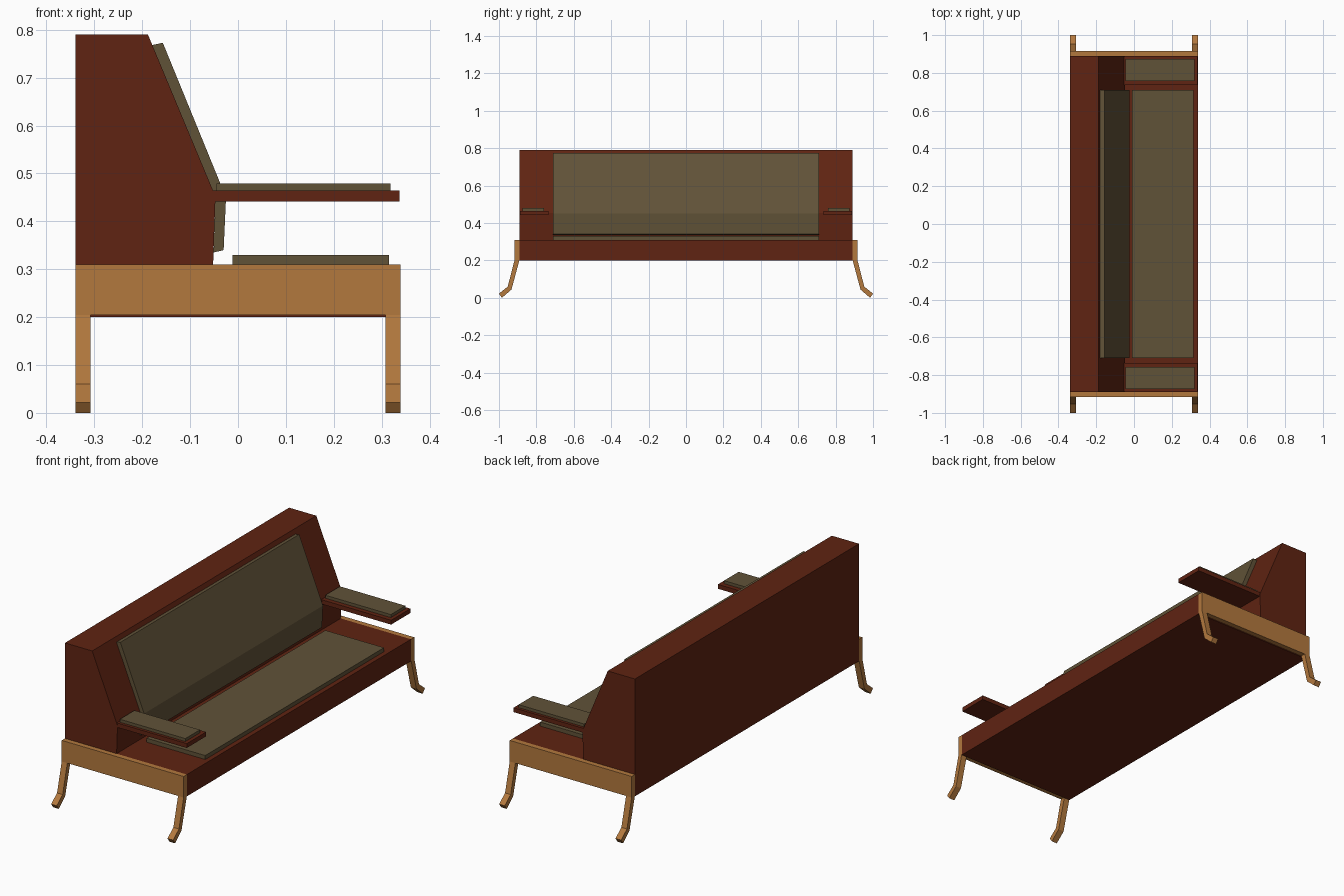
import bpy, bmesh
from mathutils import Vector

if "Cube" in bpy.data.objects:
    bpy.data.objects.remove(bpy.data.objects["Cube"])


def material(name, rgb):
    m = bpy.data.materials.new(name)
    m.diffuse_color = (*rgb, 1)
    m.use_nodes = True
    m.node_tree.nodes["Principled BSDF"].inputs["Base Color"].default_value = m.diffuse_color
    return m


RED = material("red brown", (0.115, 0.017, 0.006))
WOOD = material("light wood", (0.45, 0.19, 0.048))
CLOTH = material("olive cloth", (0.118, 0.085, 0.039))


def extrude(name, points, offset, mat):
    """Extrude a flat outline of 3D points along an offset vector."""
    bm = bmesh.new()
    face = bm.faces.new([bm.verts.new(p) for p in points])
    geo = bmesh.ops.extrude_face_region(bm, geom=[face])["geom"]
    moved = [v for v in geo if isinstance(v, bmesh.types.BMVert)]
    bmesh.ops.translate(bm, verts=moved, vec=Vector(offset))
    bmesh.ops.recalc_face_normals(bm, faces=bm.faces)
    me = bpy.data.meshes.new(name)
    bm.to_mesh(me)
    bm.free()
    me.materials.append(mat)
    ob = bpy.data.objects.new(name, me)
    bpy.context.collection.objects.link(ob)
    return ob


def along_y(name, profile, y0, y1, mat):
    return extrude(name, [(x, y0, z) for x, z in profile], (0, y1 - y0, 0), mat)


def box(name, x0, x1, y0, y1, z0, z1, mat):
    return along_y(name, [(x0, z0), (x1, z0), (x1, z1), (x0, z1)], y0, y1, mat)


# Seat base and the sloping back body
box("seat_base", -0.339, 0.339, -0.89, 0.89, 0.2, 0.31, RED)
along_y("back_body", [(-0.339, 0.31), (-0.052, 0.31), (-0.047, 0.452),
                      (-0.188, 0.79), (-0.339, 0.79)], -0.89, 0.89, RED)

# Seat cushion and bent back cushion
box("seat_cushion", -0.011, 0.315, -0.71, 0.71, 0.31, 0.33, CLOTH)
along_y("back_cushion", [(-0.051, 0.335), (-0.03, 0.34), (-0.025, 0.45),
                         (-0.157, 0.773), (-0.18, 0.768), (-0.047, 0.452)],
        -0.71, 0.71, CLOTH)

# Leg outline seen from the end, splayed outwards with a kicked foot
LEG = [(0.89, 0.204), (0.916, 0.204), (0.953, 0.06), (1.0, 0.022),
       (0.984, 0.0), (0.933, 0.044)]

for side, s in (("left", -1), ("right", 1)):
    # Armrest with pad
    box(side + "_armrest", -0.055, 0.337, s * 0.735, s * 0.888, 0.442, 0.464, RED)
    box(side + "_armrest_pad", -0.045, 0.319, s * 0.758, s * 0.874, 0.464, 0.479, CLOTH)
    # Wooden end rail and its two legs
    box(side + "_end_rail", -0.339, 0.339, s * 0.89, s * 0.916, 0.204, 0.31, WOOD)
    for end, x in (("back", -0.339), ("front", 0.308)):
        extrude(f"{side}_{end}_leg", [(x, s * y, z) for y, z in LEG],
                (0.031, 0, 0), WOOD)
